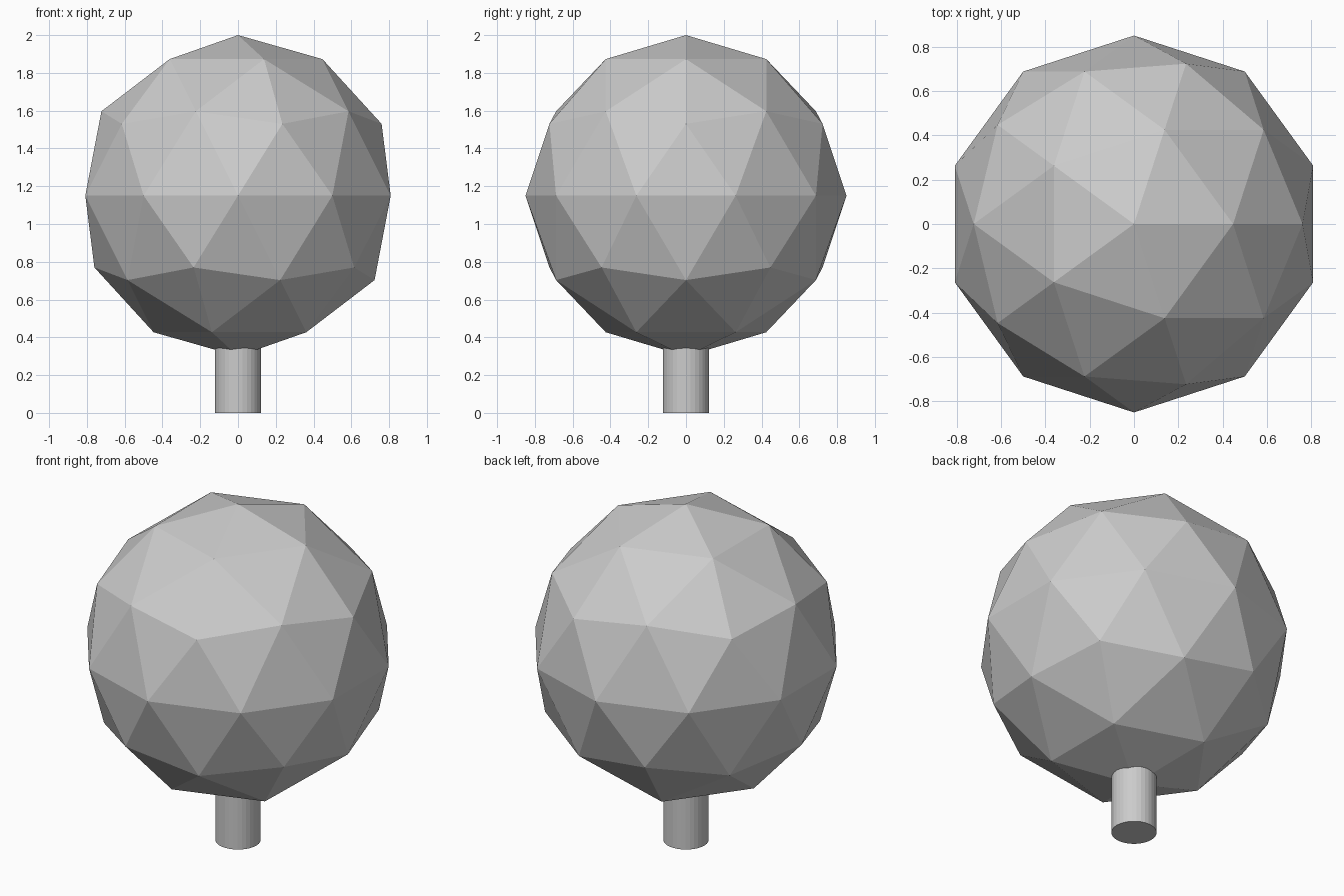
import bpy

if "Cube" in bpy.data.objects:
    bpy.data.objects.remove(bpy.data.objects["Cube"])

# Faceted round crown
bpy.ops.mesh.primitive_ico_sphere_add(subdivisions=2, radius=0.85, location=(0, 0, 1.15))
crown = bpy.context.object
crown.name = "crown"
bpy.ops.object.shade_flat()

# Trunk, running slightly up into the crown
trunk_height = 0.5
bpy.ops.mesh.primitive_cylinder_add(vertices=32, radius=0.122, depth=trunk_height,
                                    location=(0, 0, trunk_height / 2))
trunk = bpy.context.object
trunk.name = "trunk"
bpy.ops.object.shade_flat()
